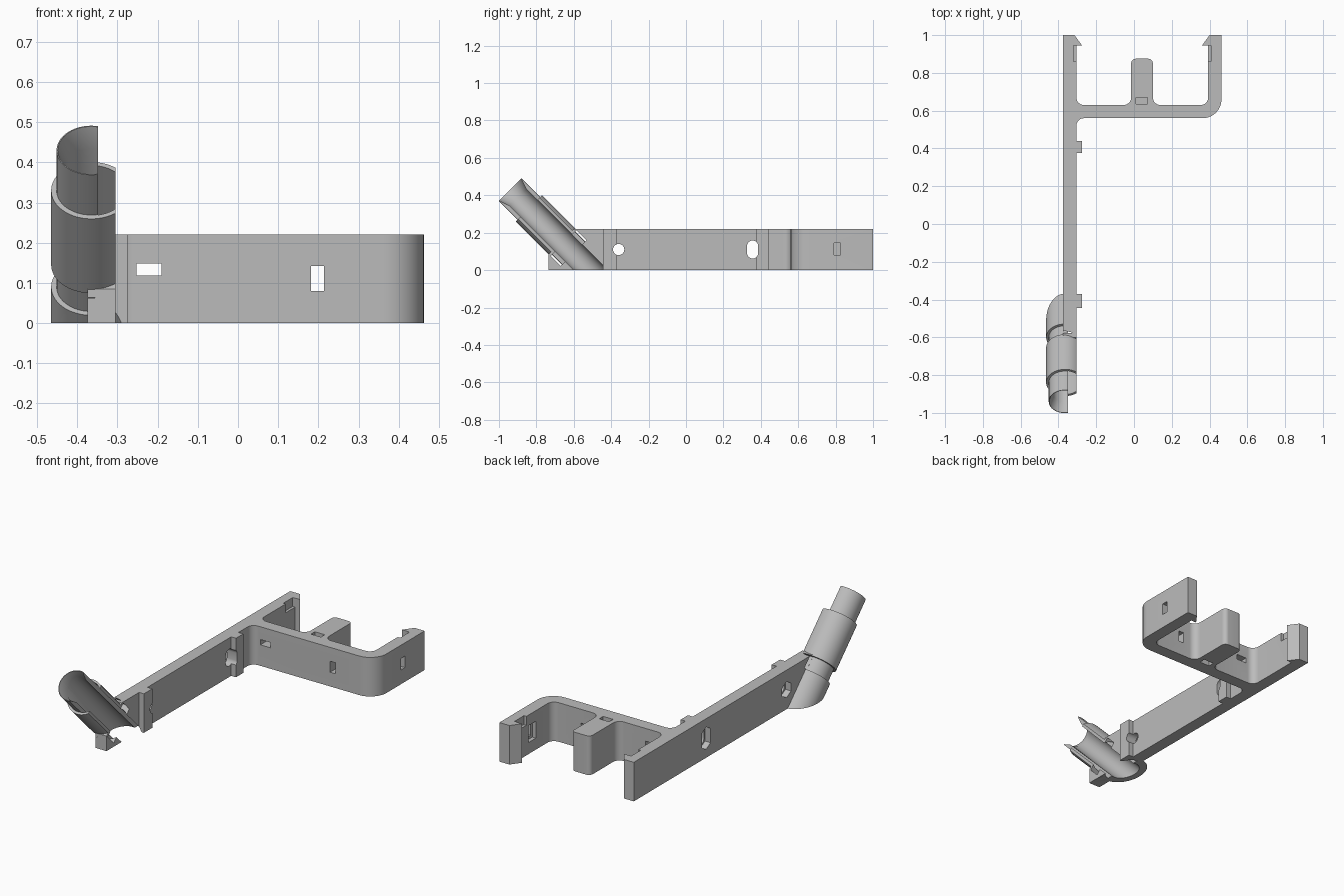
import bpy, bmesh, math
from mathutils import Vector

if "Cube" in bpy.data.objects:
    bpy.data.objects.remove(bpy.data.objects["Cube"])

H = 0.22          # height of the flat bracket
TX, TS = -0.365, -0.51   # tube axis: x = TX, y + z = TS, inclined at 45 degrees

grey = bpy.data.materials.new("grey plastic")
grey.diffuse_color = (0.5, 0.5, 0.5, 1)
grey.use_nodes = True
grey.node_tree.nodes["Principled BSDF"].inputs["Base Color"].default_value = grey.diffuse_color


def prism(name, pts, lo, hi, axis='z'):
    """Extrude a 2D outline along z (points are x,y) or along x (points are y,z)."""
    bm = bmesh.new()
    vs = [bm.verts.new((a, b, lo) if axis == 'z' else (lo, a, b)) for a, b in pts]
    f = bm.faces.new(vs)
    d = (0, 0, hi - lo) if axis == 'z' else (hi - lo, 0, 0)
    ext = bmesh.ops.extrude_face_region(bm, geom=[f])
    bmesh.ops.translate(bm, vec=d, verts=[v for v in ext['geom'] if isinstance(v, bmesh.types.BMVert)])
    bmesh.ops.recalc_face_normals(bm, faces=bm.faces)
    me = bpy.data.meshes.new(name)
    bm.to_mesh(me)
    bm.free()
    ob = bpy.data.objects.new(name, me)
    bpy.context.collection.objects.link(ob)
    return ob


def box(name, x0, x1, y0, y1, z0, z1):
    return prism(name, [(x0, y0), (x1, y0), (x1, y1), (x0, y1)], z0, z1)


def tube(name, s0, s1, r0, r1=None):
    """Cylinder or cone on the inclined axis, placed by s = z - y."""
    s = (s0 + s1) / 2
    bpy.ops.mesh.primitive_cone_add(vertices=72, radius1=r0, radius2=r0 if r1 is None else r1,
                                    depth=(s1 - s0) / math.sqrt(2),
                                    location=(TX, (TS - s) / 2, (TS + s) / 2),
                                    rotation=(math.pi / 4, 0, 0))
    ob = bpy.context.object
    ob.name = name
    return ob


def combine(ob, other, op):
    m = ob.modifiers.new("bool", 'BOOLEAN')
    m.operation, m.object, m.solver = op, other, 'EXACT'
    bpy.ops.object.select_all(action='DESELECT')
    bpy.context.view_layer.objects.active = ob
    ob.select_set(True)
    bpy.ops.object.modifier_apply(modifier=m.name)
    bpy.data.objects.remove(other)


def rounded(pts):
    """Outline with filleted corners; each point is x, y, optional radius."""
    out = []
    for i, p in enumerate(pts):
        c = Vector(p[:2])
        if len(p) < 3:
            out.append(tuple(c))
            continue
        r = p[2]    # all filleted corners are right angles
        a = (Vector(pts[i - 1][:2]) - c).normalized()
        b = (Vector(pts[(i + 1) % len(pts)][:2]) - c).normalized()
        o = c + (a + b) * r
        for k in range(11):
            t = k / 10 * math.pi / 2
            out.append(tuple(o - b * r * math.cos(t) - a * r * math.sin(t)))
    return out


def slot(y, z, r, stretch, n):
    """Circle or hexagon stretched in z."""
    pts = []
    for k in range(n):
        t = 2 * math.pi * (k + 0.5) / n
        pts.append((y + r * math.cos(t), z + r * math.sin(t) + math.copysign(stretch, math.sin(t))))
    return pts


# Flat bracket: long plate, bosses, cross beam, centre tab and hooked arms
outline = rounded([
    (-0.375, -0.735), (-0.305, -0.735),
    (-0.305, -0.445), (-0.275, -0.445), (-0.275, -0.37), (-0.305, -0.37),
    (-0.305, 0.375), (-0.275, 0.375), (-0.275, 0.44), (-0.305, 0.44),
    (-0.305, 0.56, 0.04), (0.463, 0.56, 0.1),
    (0.463, 1.0), (0.40, 1.0), (0.36, 0.945), (0.393, 0.945),
    (0.393, 0.63, 0.04), (0.10, 0.63, 0.04), (0.10, 0.875, 0.025),
    (-0.015, 0.875, 0.025), (-0.015, 0.63, 0.04), (-0.305, 0.63, 0.04),
    (-0.305, 0.945), (-0.275, 0.945), (-0.315, 1.0), (-0.375, 1.0)])
bracket = prism("bracket_with_tube_holder", outline, 0, H)
combine(bracket, prism("end_bevel", [(-0.8, 0.02), (-0.5, 0.32), (-0.8, 0.32)], -0.5, -0.2, 'x'), 'DIFFERENCE')

# Inclined tube: inner pipe, sleeve and lower collar
holder = tube("pipe", 0.2, 1.37, 0.0865)
combine(holder, tube("sleeve", 0.80, 1.17, 0.1), 'UNION')
combine(holder, tube("collar", 0.2, 0.69, 0.1), 'UNION')
combine(holder, box("side_trim", -0.305, 0, -1.5, 0.5, -0.5, 1), 'DIFFERENCE')
combine(holder, box("floor_trim", -1, 0.5, -1.5, 0.5, -0.6, 0), 'DIFFERENCE')
combine(bracket, holder, 'UNION')

# Tube cuts: bore, open side, funnel mouth and the strap groove
combine(bracket, tube("bore", 0.2, 1.5, 0.0645), 'DIFFERENCE')
side = tube("open_side", 0.19, 1.52, 0.088)
combine(side, box("side_limit", -0.6, -0.349, -1.5, 0.5, -0.6, 1), 'DIFFERENCE')
combine(bracket, side, 'DIFFERENCE')
combine(bracket, tube("funnel", 1.28, 1.38, 0.063, 0.086), 'DIFFERENCE')
groove = tube("groove", 0.692, 0.798, 0.115)
combine(groove, tube("groove_core", 0.6, 0.9, 0.0872), 'DIFFERENCE')
combine(bracket, groove, 'DIFFERENCE')

# Screw holes with nut pockets in the plate
for y, stretch in ((-0.36, 0.0), (0.356, 0.018)):
    combine(bracket, prism("screw", slot(y, 0.11, 0.03, stretch, 32), -0.5, -0.2, 'x'), 'DIFFERENCE')
    combine(bracket, prism("nut", slot(y, 0.11, 0.045, stretch, 6), -0.4, -0.34, 'x'), 'DIFFERENCE')

# Rectangular windows, tab slots and arm recesses
for dims in ((-0.253, -0.19, 0.5, 0.7, 0.118, 0.148),
             (0.182, 0.214, 0.5, 0.7, 0.08, 0.142),
             (0.01, 0.072, 0.635, 0.67, 0.16, 0.3),
             (0.01, 0.072, 0.635, 0.67, -0.1, 0.06),
             (0.37, 0.5, 0.79, 0.825, 0.08, 0.145),
             (0.37, 0.415, 0.775, 0.84, 0.065, 0.16),
             (-0.32, -0.3, 0.86, 0.944, 0.17, 0.3),
             (0.38, 0.408, 0.86, 0.944, 0.17, 0.3)):
    combine(bracket, box("window", *dims), 'DIFFERENCE')

bracket.data.materials.clear()
bracket.data.materials.append(grey)
for p in bracket.data.polygons:
    p.material_index = 0
bpy.ops.object.select_all(action='DESELECT')
bracket.select_set(True)
bpy.context.view_layer.objects.active = bracket
bpy.ops.object.shade_smooth_by_angle(angle=math.radians(30))
